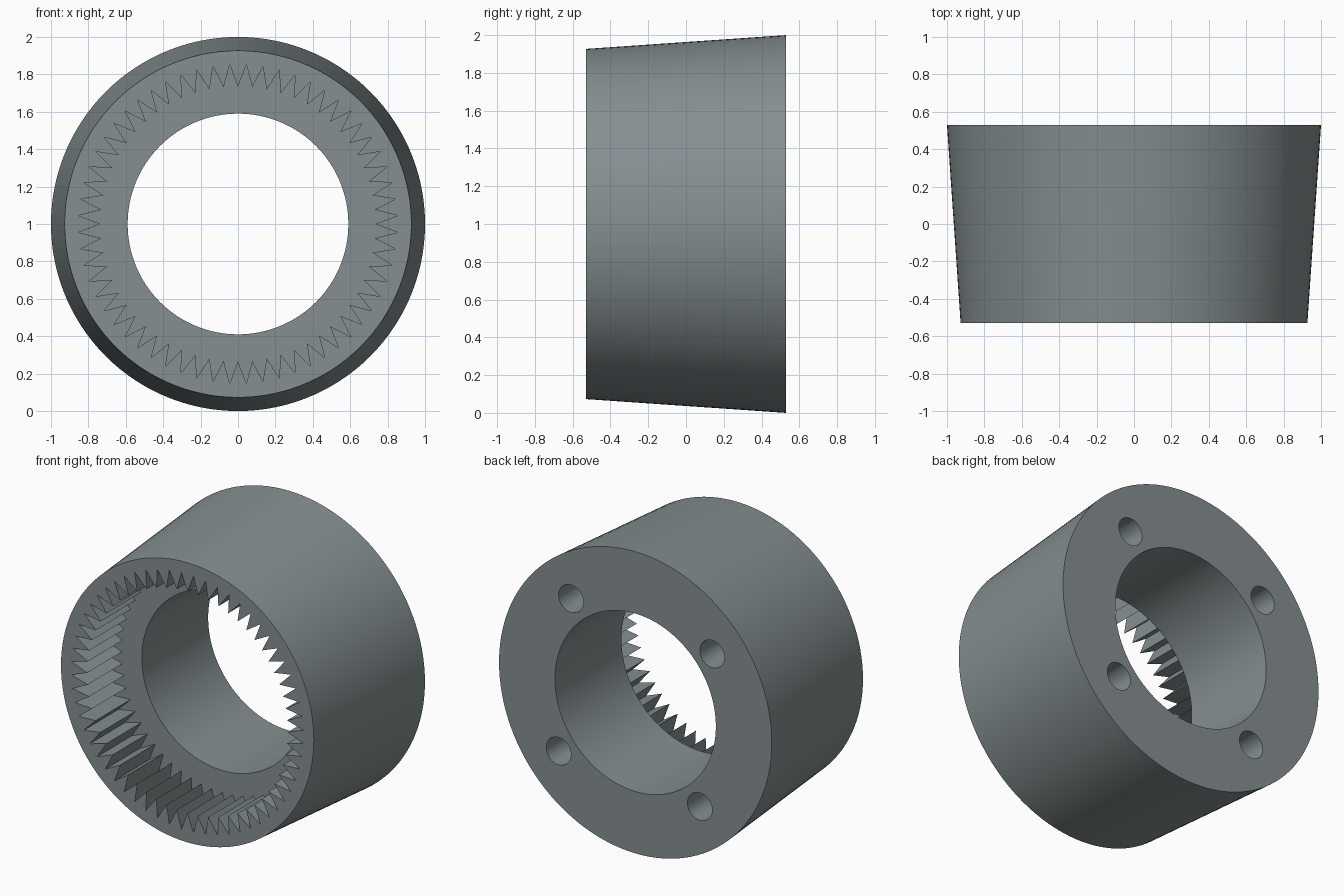
import bpy, bmesh, math
from mathutils import Matrix, Vector

if "Cube" in bpy.data.objects:
    bpy.data.objects.remove(bpy.data.objects["Cube"])

TEETH = 60
SEGMENTS = TEETH * 2
HALF = 0.53            # half the ring depth along y
FLOOR = -0.165         # y of the shoulder behind the teeth
CENTRE_Z = 1.0

grey = bpy.data.materials.new("steel_grey")
grey.diffuse_color = (0.235, 0.275, 0.283, 1)
grey.use_nodes = True
grey.node_tree.nodes["Principled BSDF"].inputs["Base Color"].default_value = grey.diffuse_color


def add_object(name, bm):
    bmesh.ops.recalc_face_normals(bm, faces=bm.faces)
    mesh = bpy.data.meshes.new(name)
    bm.to_mesh(mesh)
    bm.free()
    mesh.materials.append(grey)
    obj = bpy.data.objects.new(name, mesh)
    bpy.context.collection.objects.link(obj)
    return obj


def add_ring(bm, y, r_even, r_odd):
    verts = []
    for i in range(SEGMENTS):
        a = 2 * math.pi * i / SEGMENTS
        r = r_odd if i % 2 else r_even
        verts.append(bm.verts.new((r * math.cos(a), y, CENTRE_Z + r * math.sin(a))))
    return verts


# Ring body: tapered outside, toothed front pocket, plain bore at the back
sections = [
    (-HALF, 0.927, 0.927),    # outer front edge
    (HALF, 1.0, 1.0),         # outer back edge
    (HALF, 0.59, 0.59),       # bore back edge
    (FLOOR, 0.59, 0.59),      # bore at the shoulder
    (FLOOR, 0.735, 0.853),    # teeth at the shoulder
    (-HALF, 0.735, 0.853),    # teeth at the front
]
bm = bmesh.new()
rings = [add_ring(bm, *s) for s in sections]
for k, ring in enumerate(rings):
    following = rings[(k + 1) % len(rings)]
    for i in range(SEGMENTS):
        j = (i + 1) % SEGMENTS
        bm.faces.new((ring[i], ring[j], following[j], following[i]))
gear = add_object("ring_gear", bm)

# Four blind bolt holes in the back face
bm = bmesh.new()
for k in range(4):
    a = math.radians(50 + 90 * k)
    place = Vector((0.735 * math.cos(a), HALF, CENTRE_Z + 0.735 * math.sin(a)))
    bmesh.ops.create_cone(
        bm, cap_ends=True, segments=40, radius1=0.091, radius2=0.091, depth=0.8,
        matrix=Matrix.Translation(place) @ Matrix.Rotation(math.pi / 2, 4, 'X'))
cutter = add_object("bolt_hole_cutter", bm)
cutter.hide_render = True

bpy.context.view_layer.objects.active = gear
gear.select_set(True)
cut = gear.modifiers.new("bolt_holes", 'BOOLEAN')
cut.operation = 'DIFFERENCE'
cut.solver = 'EXACT'
cut.object = cutter
bpy.ops.object.modifier_apply(modifier=cut.name)
bpy.data.objects.remove(cutter)

# Smooth curved walls, crisp teeth and rims
bpy.ops.object.shade_smooth_by_angle(angle=math.radians(25))
